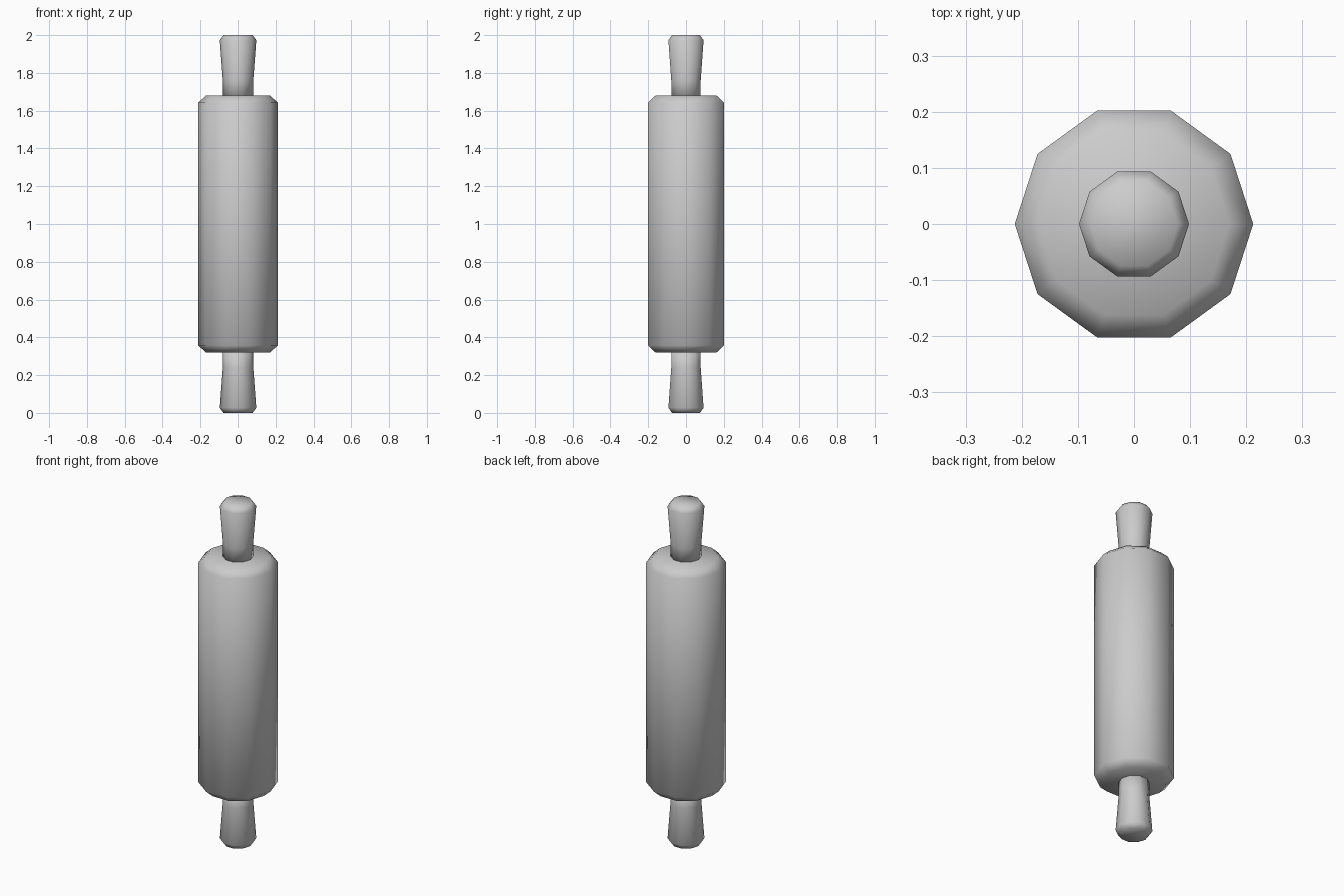
import bpy, bmesh, math

if "Cube" in bpy.data.objects:
    bpy.data.objects.remove(bpy.data.objects["Cube"])

SIDES = 10
MID = 1.0


def lathe(name, profile):
    """Spin a (radius, z) profile into a closed smooth ten-sided solid."""
    bm = bmesh.new()
    rings = []
    for r, z in profile:
        rings.append([bm.verts.new((r * math.cos(2 * math.pi * i / SIDES),
                                    r * math.sin(2 * math.pi * i / SIDES), z))
                      for i in range(SIDES)])
    for a, b in zip(rings, rings[1:]):
        for i in range(SIDES):
            j = (i + 1) % SIDES
            bm.faces.new((a[i], a[j], b[j], b[i]))
    bm.faces.new(rings[0])
    bm.faces.new(rings[-1])
    bmesh.ops.recalc_face_normals(bm, faces=bm.faces)
    for f in bm.faces:
        f.smooth = True
    mesh = bpy.data.meshes.new(name)
    bm.to_mesh(mesh)
    bm.free()
    obj = bpy.data.objects.new(name, mesh)
    bpy.context.collection.objects.link(obj)
    return obj


# Chamfered roller barrel
lathe("roller", [(0.17, 0.32), (0.2125, 0.358), (0.2125, 1.642), (0.17, 1.68)])

# Flared handles, mirrored about the middle of the roller
handle = [(0.082, 1.66), (0.082, 1.76), (0.098, 1.973), (0.078, 2.0)]
lathe("upper_handle", handle)
lathe("lower_handle", [(r, 2 * MID - z) for r, z in handle])
